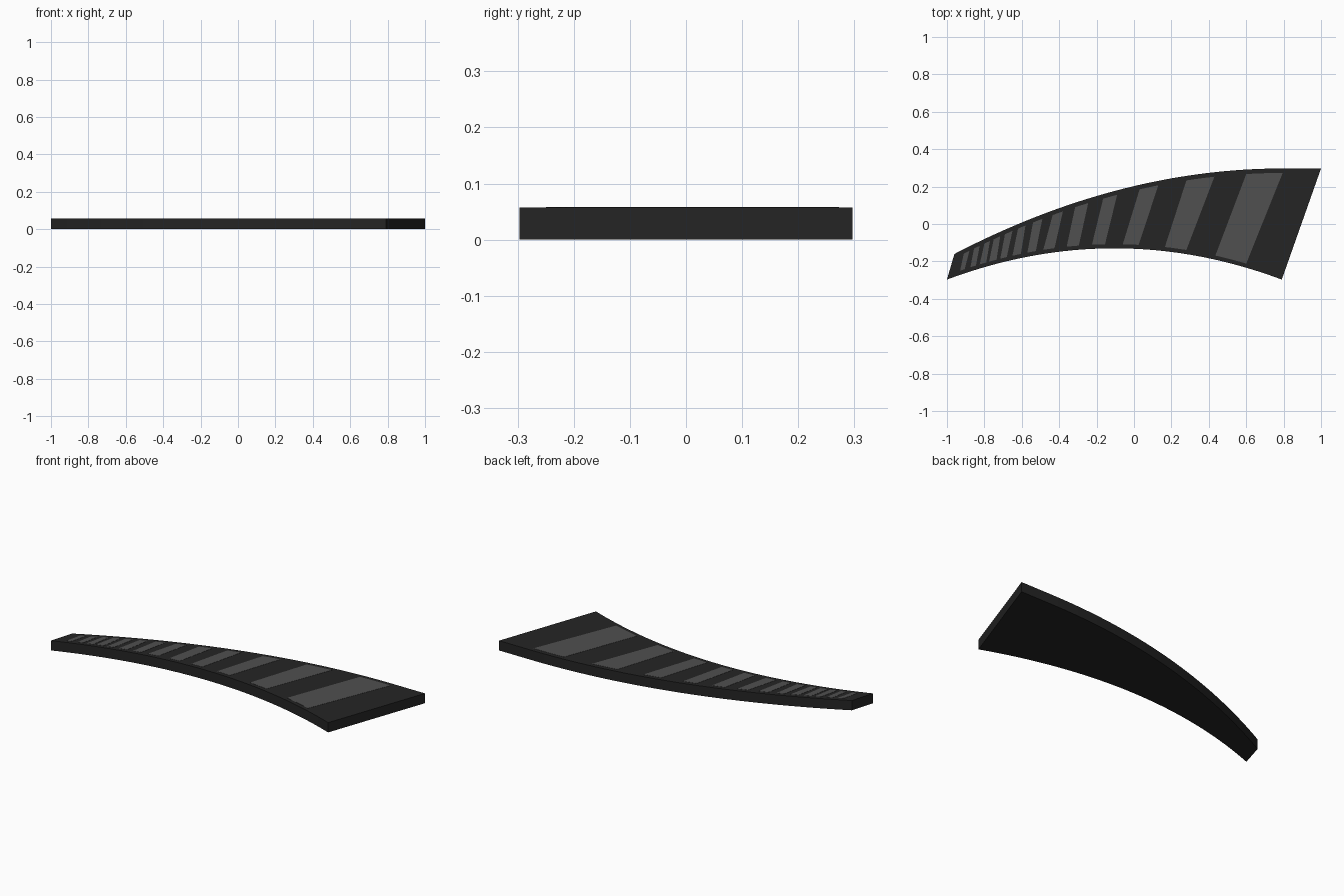
import bpy, bmesh

if "Cube" in bpy.data.objects:
    bpy.data.objects.remove(bpy.data.objects["Cube"])

THICK = 0.057


def upper(x):
    return 0.297 - 0.457 * ((0.8 - min(x, 0.8)) / 1.76) ** 2


def lower(x):
    return -0.13 - 0.167 * ((x + 0.105) / 0.895) ** 2


def span(a, b, n):
    return [a + (b - a) * i / n for i in range(n + 1)]


def material(name, v):
    m = bpy.data.materials.new(name)
    m.diffuse_color = (v, v, v, 1)
    m.use_nodes = True
    m.node_tree.nodes["Principled BSDF"].inputs["Base Color"].default_value = m.diffuse_color
    return m


def slab(name, lo, hi, z0, z1, mat):
    """Extruded plate between matching lower and upper edge points."""
    bm = bmesh.new()
    rows = [[bm.verts.new((x, y, z0)) for x, y in edge] for edge in (lo, hi)]
    faces = []
    for i in range(len(lo) - 1):
        faces.append(bm.faces.new((rows[0][i], rows[0][i + 1], rows[1][i + 1], rows[1][i])))
    ext = bmesh.ops.extrude_face_region(bm, geom=faces, use_keep_orig=True)
    for v in ext["geom"]:
        if isinstance(v, bmesh.types.BMVert):
            v.co.z = z1
    bmesh.ops.recalc_face_normals(bm, faces=bm.faces)
    me = bpy.data.meshes.new(name)
    bm.to_mesh(me)
    bm.free()
    ob = bpy.data.objects.new(name, me)
    bpy.context.collection.objects.link(ob)
    me.materials.append(mat)
    return ob


dark = material("dark", 0.018)
grey = material("grey", 0.08)

# Curved tapering plate, with a short straight run at the wide end
N = 40
lo = [(x, lower(x)) for x in span(-1.0, 0.79, N)]
hi = [(x, upper(x)) for x in span(-0.96, 0.8, N - 1) + [1.0]]
slab("curved_plate", lo, hi, 0, THICK, dark)

# Slanted stripes: bottom left, bottom right, top left, top right x positions
stripes = [
    (0.435, 0.60, 0.60, 0.795), (0.165, 0.28, 0.28, 0.43),
    (-0.06, 0.025, 0.03, 0.13), (-0.225, -0.155, -0.165, -0.09),
    (-0.36, -0.295, -0.315, -0.245), (-0.485, -0.425, -0.435, -0.38),
    (-0.57, -0.525, -0.54, -0.49), (-0.65, -0.605, -0.62, -0.58),
    (-0.715, -0.68, -0.69, -0.65), (-0.775, -0.735, -0.75, -0.715),
    (-0.825, -0.79, -0.80, -0.77), (-0.875, -0.845, -0.855, -0.825),
    (-0.93, -0.905, -0.91, -0.88),
]
for i, (bl, br, tl, tr) in enumerate(stripes):
    lo = [(x, lower(x) + 0.022) for x in span(bl, br, 4)]
    hi = [(x, upper(x) - 0.024) for x in span(tl, tr, 4)]
    slab(f"stripe_{i + 1}", lo, hi, THICK - 0.004, THICK + 0.001, grey)
